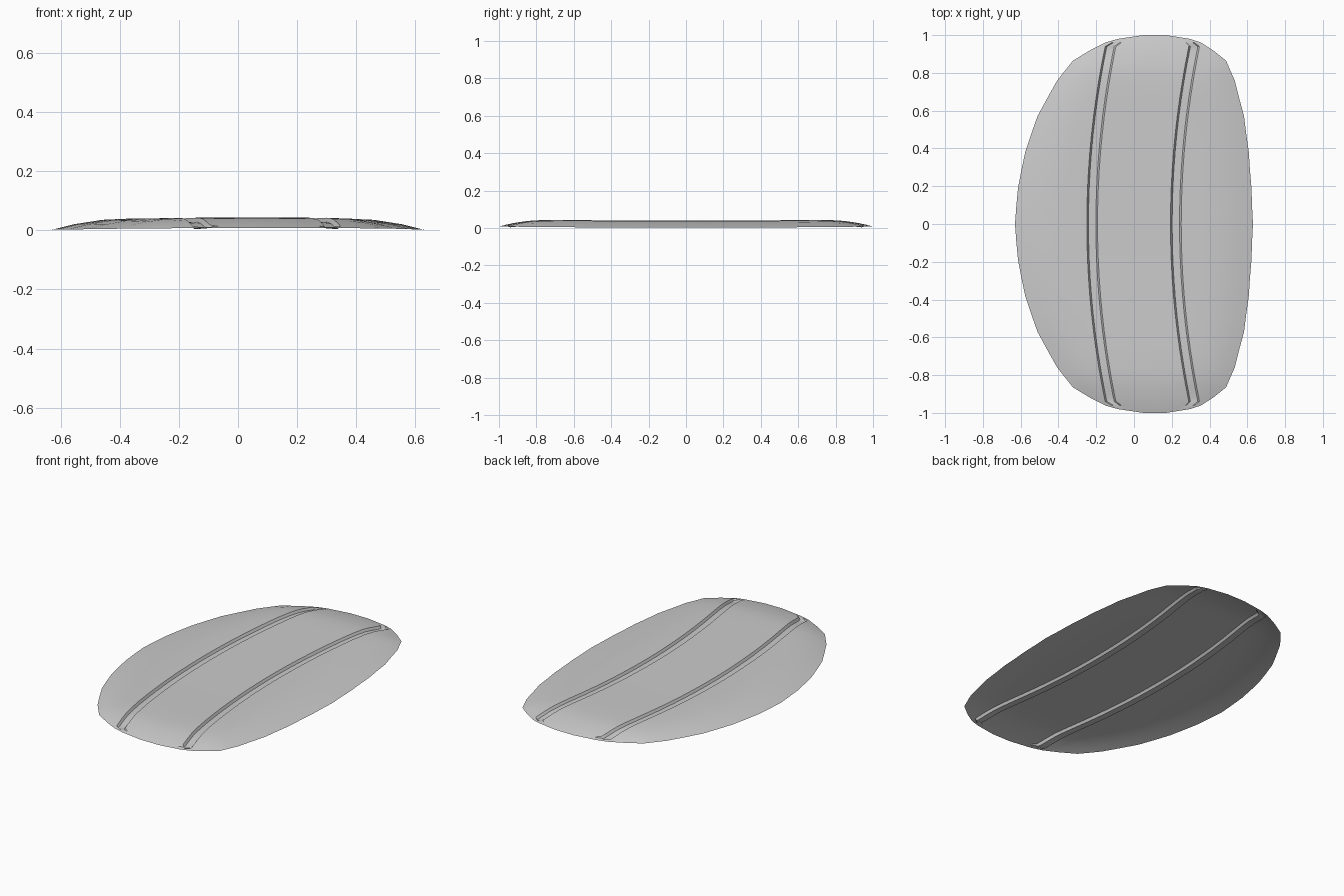
import bpy, bmesh, math

if "Cube" in bpy.data.objects:
    bpy.data.objects.remove(bpy.data.objects["Cube"])

# half-width of the unbent outline at each |y|
OUTLINE = [(0, .63), (.19, .618), (.38, .592), (.57, .547), (.76, .47), (.865, .405),
           (.92, .325), (.962, .25), (.98, .19), (1, .06)]
# height of the pillow edge by distance from the rim
EDGE = [(0, 0), (.04, .011), (.09, .022), (.16, .033), (.25, .038), (2, .038)]
# groove cross-section: column position and whether it is sunk
GROOVE = [(.193, 0), (.202, 1), (.241, 1), (.250, 0)]
DEPTH = .014


def lerp(table, t):
    for (a, p), (b, q) in zip(table, table[1:]):
        if t <= b:
            return p + (q - p) * max(0, t - a) / (b - a)
    return table[-1][1]


REACH = [(0, 1)] + [(w, y) for y, w in reversed(OUTLINE)]


def row(y):
    """One cross strip of the sheet, bent sideways along y."""
    ay = abs(y)
    w = lerp(OUTLINE, ay)
    s = min(1, w / .29)
    wide = w / s
    half = [(.1, 0)] + GROOVE + [(.25 + (wide - .25) * t, 0) for t in (.3, .55, .8, 1)]
    cols = [(-x, g) for x, g in reversed(half)] + [(0, 0)] + half
    fade = min(1, max(0, (.962 - ay) / .03))
    pts = []
    for x, g in cols:
        x *= s
        d = max(0, min(w - abs(x), lerp(REACH, abs(x)) - ay))
        z = .002 + .006 * y * y + lerp(EDGE, d) - g * DEPTH * fade
        pts.append((x + .11 * y * y, y, max(z, .001)))
    return pts


# curved thin panel with two lengthwise grooves
half_rows = [y for y, _ in OUTLINE[1:]] + [.095, .285, .475, .665, .82, .94]
ys = sorted([-y for y in half_rows] + [0] + half_rows)
bm = bmesh.new()
grid = [[bm.verts.new(p) for p in row(y)] for y in ys]
for a, b in zip(grid, grid[1:]):
    for i in range(len(a) - 1):
        bm.faces.new((a[i], a[i + 1], b[i + 1], b[i]))
mesh = bpy.data.meshes.new("grooved_panel")
bm.to_mesh(mesh)
bm.free()
panel = bpy.data.objects.new("grooved_panel", mesh)
bpy.context.collection.objects.link(panel)
bpy.context.view_layer.objects.active = panel
panel.select_set(True)
bpy.ops.object.shade_smooth_by_angle(angle=math.radians(30))
